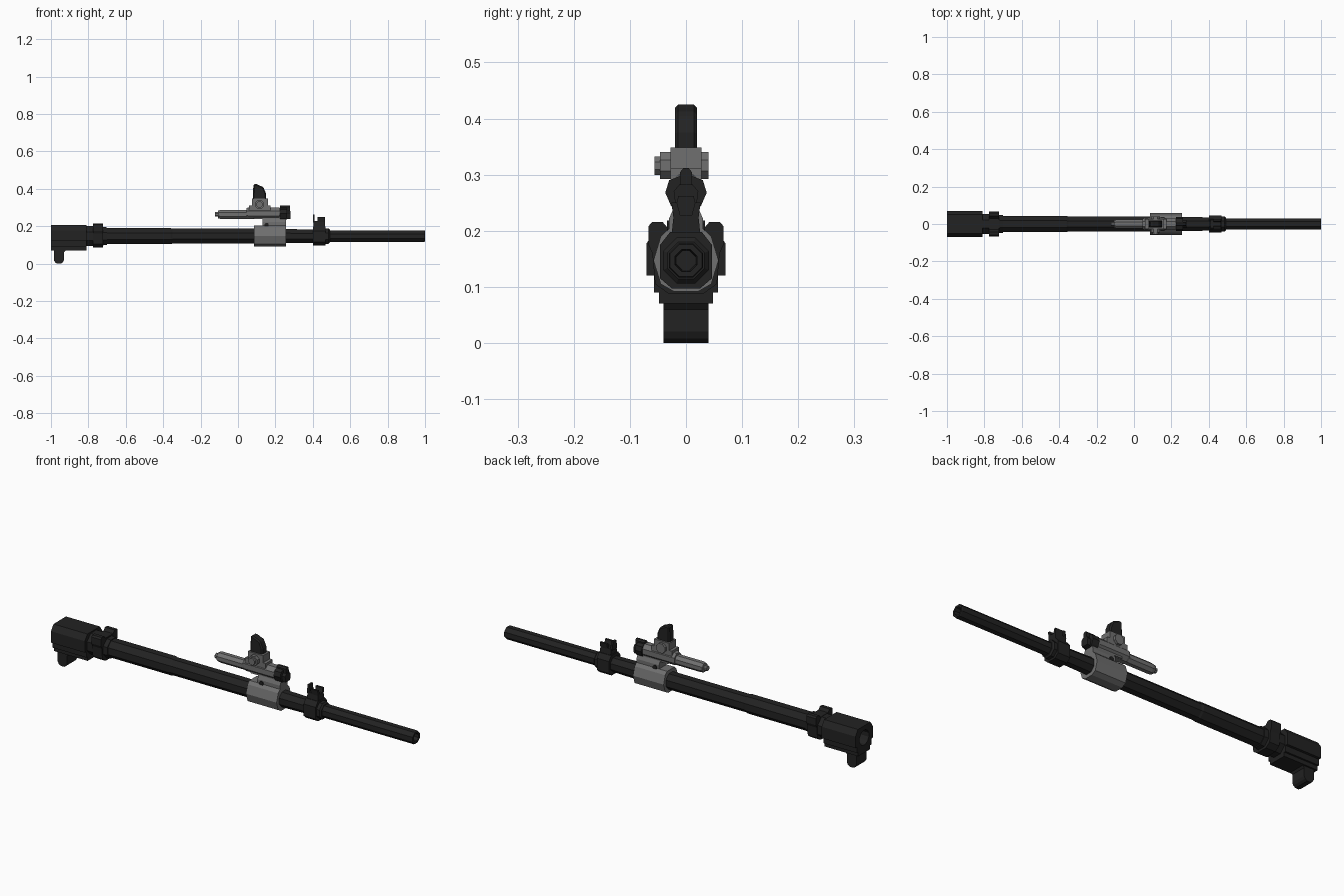
import bpy, bmesh, math
from mathutils import Matrix

if "Cube" in bpy.data.objects:
    bpy.data.objects.remove(bpy.data.objects["Cube"])

AX = 0.147  # height of the barrel axis


def material(name, v):
    m = bpy.data.materials.new(name)
    m.diffuse_color = (v, v, v, 1)
    m.use_nodes = True
    m.node_tree.nodes["Principled BSDF"].inputs["Base Color"].default_value = m.diffuse_color
    return m


DARK = material("dark steel", 0.016)
GREY = material("grey steel", 0.16)


def finish(name, bm, mat):
    bmesh.ops.recalc_face_normals(bm, faces=bm.faces)
    me = bpy.data.meshes.new(name)
    bm.to_mesh(me)
    bm.free()
    me.materials.append(mat)
    ob = bpy.data.objects.new(name, me)
    bpy.context.collection.objects.link(ob)
    return ob


def prism(name, pts, a, b, mat, axis="x"):
    """Extrude a profile: (y, z) points along x, or (x, z) points along y."""
    bm = bmesh.new()
    place = (lambda p, t: (t, p[0], p[1])) if axis == "x" else (lambda p, t: (p[0], t, p[1]))
    lo = [bm.verts.new(place(p, a)) for p in pts]
    hi = [bm.verts.new(place(p, b)) for p in pts]
    bm.faces.new(lo)
    bm.faces.new(hi)
    n = len(pts)
    for i in range(n):
        bm.faces.new((lo[i], lo[(i + 1) % n], hi[(i + 1) % n], hi[i]))
    return finish(name, bm, mat)


def mirrored(name, half, a, b, mat):
    """Prism along x from one half of a symmetric (y, z) profile, listed bottom to top."""
    return prism(name, half + [(-y, z) for y, z in reversed(half) if y > 0], a, b, mat)


def box(name, x, y, z, mat):
    return prism(name, [(y[0], z[0]), (y[1], z[0]), (y[1], z[1]), (y[0], z[1])], x[0], x[1], mat)


def lathe(name, rings, z, mat, n=8, turn=0.5):
    """Turned part along x from (x, radius) pairs."""
    bm = bmesh.new()
    loops = []
    for x, r in rings:
        loops.append([bm.verts.new((x, r * math.cos((i + turn) * math.tau / n),
                                    z + r * math.sin((i + turn) * math.tau / n))) for i in range(n)])
    for p, q in zip(loops, loops[1:]):
        for i in range(n):
            bm.faces.new((p[i], p[(i + 1) % n], q[(i + 1) % n], q[i]))
    bm.faces.new(loops[0])
    bm.faces.new(loops[-1])
    return finish(name, bm, mat)


def cross_pin(name, x, z, r, y0, y1, mat, n=8):
    pts = [(x + r * math.cos((i + .5) * math.tau / n), z + r * math.sin((i + .5) * math.tau / n)) for i in range(n)]
    return prism(name, pts, y0, y1, mat, "y")


# Stepped barrel with a hollow muzzle
lathe("barrel", [(-0.90, 0.046), (-0.36, 0.046), (-0.35, 0.043), (0.09, 0.043), (0.26, 0.041),
                 (0.48, 0.037), (0.49, 0.033), (0.995, 0.033), (1.0, 0.031), (1.0, 0.021), (0.95, 0.018)], AX, DARK)

# Receiver block with a chamber opening at the rear
block = mirrored("rear_block", [(0.048, 0.07), (0.048, 0.09), (0.057, 0.09), (0.057, 0.12), (0.07, 0.12),
                                (0.07, 0.178), (0.062, 0.19), (0.05, 0.207)], -1.0, -0.81, DARK)
cutter = lathe("chamber_cutter", [(-1.05, 0.038), (-0.92, 0.038)], AX, DARK, 12)
cutter.hide_render = True
cutter.hide_viewport = True
cut = block.modifiers.new("chamber", "BOOLEAN")
cut.object = cutter
cut.solver = "EXACT"

# Rounded lug under the block
lug = [(-0.985, 0.08), (-0.985, 0.02), (-0.977, 0.006), (-0.965, 0.0), (-0.947, 0.0), (-0.936, 0.008),
       (-0.93, 0.02), (-0.93, 0.06), (-0.915, 0.08)]
prism("lug", lug, -0.04, 0.04, DARK, "y")

# Collar with two raised ears in front of the block
lathe("collar_neck", [(-0.815, 0.058), (-0.77, 0.058)], AX, DARK)
mirrored("collar", [(0.03, 0.087), (0.055, 0.105), (0.06, 0.16), (0.067, 0.175), (0.067, 0.208),
                    (0.06, 0.216), (0.042, 0.216), (0.03, 0.202)], -0.776, -0.722, DARK)
lathe("collar_ring", [(-0.725, 0.053), (-0.70, 0.051)], AX, DARK)

# Gas block around the barrel, with pedestal and screws
mirrored("gas_block", [(0.022, 0.092), (0.045, 0.105), (0.058, 0.147), (0.045, 0.19), (0.03, 0.204)],
         0.085, 0.257, GREY)
mirrored("gas_pedestal", [(0.03, 0.195), (0.03, 0.222), (0.02, 0.245)], 0.13, 0.257, GREY)
cross_pin("gas_screw", 0.153, 0.207, 0.012, -0.034, 0.034, DARK)

# Gas tube and its body
lathe("gas_tube", [(-0.123, 0.013), (-0.108, 0.013), (-0.106, 0.023), (-0.09, 0.026), (0.06, 0.026)], 0.263, GREY)
lathe("gas_body", [(0.045, 0.03), (0.055, 0.034), (0.22, 0.034), (0.23, 0.028)], 0.269, GREY)
box("body_rail", (0.085, 0.24), (-0.022, 0.022), (0.238, 0.252), GREY)

# Regulator knob with a top catch
mirrored("regulator", [(0.02, 0.236), (0.027, 0.245), (0.037, 0.268), (0.03, 0.29), (0.012, 0.297)],
         0.225, 0.262, DARK)
mirrored("regulator_tip", [(0.018, 0.24), (0.022, 0.27), (0.012, 0.282)], 0.262, 0.28, DARK)
mirrored("regulator_catch", [(0.011, 0.27), (0.011, 0.304), (0.005, 0.311)], 0.225, 0.277, DARK)

# Sight bracket with cross knobs
box("sight_base", (0.06, 0.175), (-0.028, 0.028), (0.285, 0.312), GREY)
box("sight_bracket", (0.075, 0.16), (-0.028, 0.028), (0.30, 0.348), GREY)
cross_pin("bracket_knob", 0.115, 0.316, 0.026, -0.046, 0.04, GREY)
cross_pin("bracket_knob_cap", 0.115, 0.316, 0.018, -0.056, -0.04, GREY)

# Folding sight leaf with a chamfered head
leaf = prism("sight_leaf", [(0.08, 0.34), (0.15, 0.34), (0.15, 0.375), (0.135, 0.41), (0.115, 0.418),
                            (0.10, 0.425), (0.082, 0.425)], -0.02, 0.02, DARK, "y")
bevel = leaf.modifiers.new("chamfer", "BEVEL")
bevel.width = 0.006
bevel.segments = 1

# Front clamp with upright horns
mirrored("front_clamp", [(0.025, 0.097), (0.046, 0.115), (0.046, 0.175), (0.028, 0.198)], 0.40, 0.468, DARK)
lathe("clamp_ring", [(0.462, 0.044), (0.485, 0.044), (0.492, 0.036)], AX, DARK)
mirrored("clamp_saddle", [(0.026, 0.19), (0.022, 0.228)], 0.405, 0.465, DARK)
mirrored("clamp_rear_fin", [(0.02, 0.22), (0.014, 0.262)], 0.40, 0.41, DARK)
for s in (-1, 1):
    prism("clamp_horn", [(s * 0.008, 0.22), (s * 0.022, 0.22), (s * 0.026, 0.25), (s * 0.016, 0.25)],
          0.425, 0.465, DARK)
